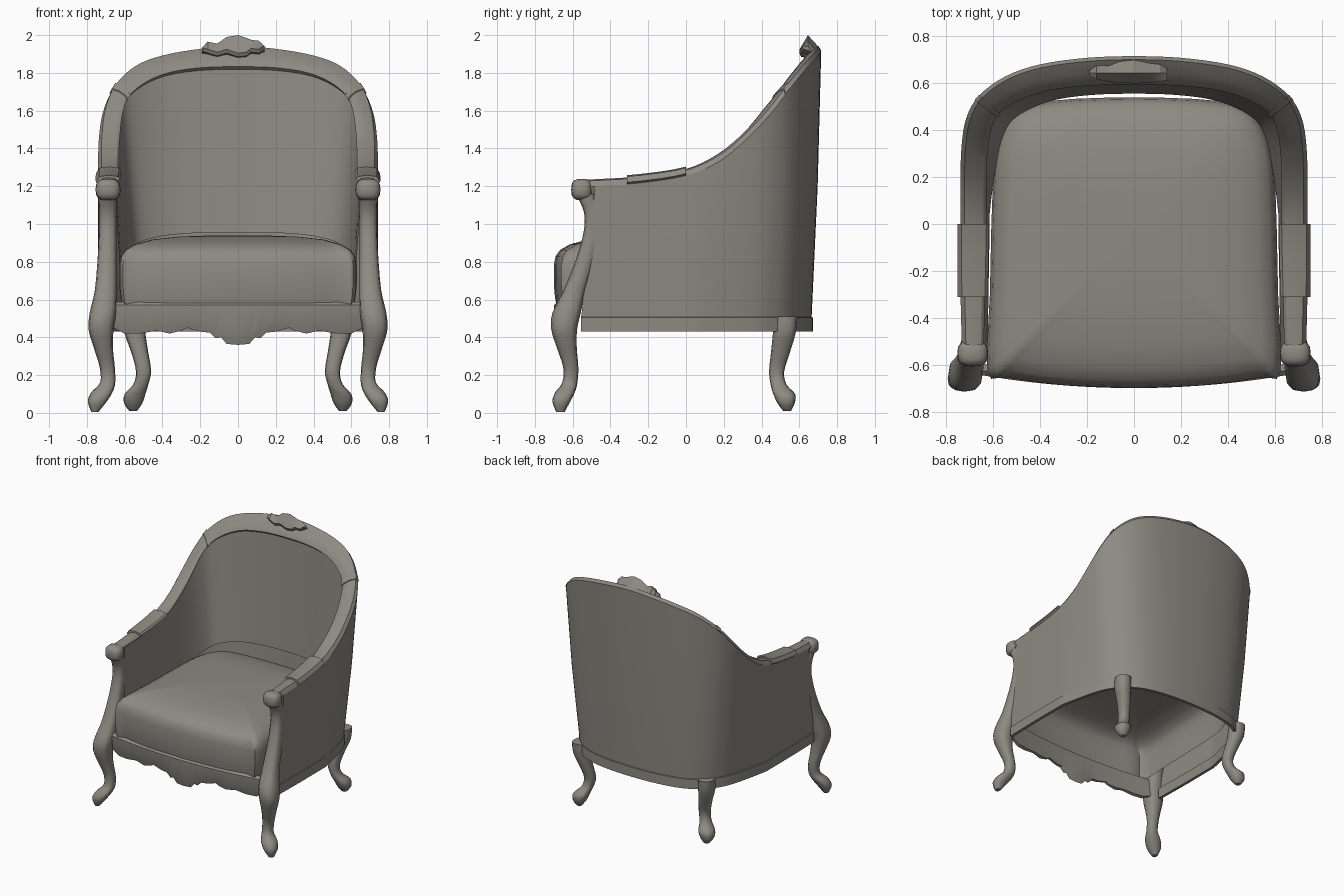
import bpy, bmesh, math
from mathutils import Vector

cube = bpy.data.objects.get("Cube")
if cube:
    bpy.data.objects.remove(cube)

grey = bpy.data.materials.new("warm_grey")
grey.use_nodes = True
colour = (0.27, 0.255, 0.225, 1)
grey.diffuse_color = colour
grey.node_tree.nodes["Principled BSDF"].inputs["Base Color"].default_value = colour


def finish(name, bm, angle=40):
    bmesh.ops.recalc_face_normals(bm, faces=bm.faces)
    mesh = bpy.data.meshes.new(name)
    bm.to_mesh(mesh)
    bm.free()
    mesh.materials.append(grey)
    ob = bpy.data.objects.new(name, mesh)
    bpy.context.collection.objects.link(ob)
    bpy.ops.object.select_all(action='DESELECT')
    ob.select_set(True)
    bpy.context.view_layer.objects.active = ob
    bpy.ops.object.shade_smooth_by_angle(angle=math.radians(angle))


def loft(name, rings, angle=40, closed=True, start_cap=True, end_cap=True):
    """Skin a row of rings (or open profiles) of equal length."""
    bm = bmesh.new()
    rows = [[bm.verts.new(p) for p in ring] for ring in rings]
    n = len(rows[0])
    for a, b in zip(rows, rows[1:]):
        for i in range(n if closed else n - 1):
            j = (i + 1) % n
            bm.faces.new((a[i], a[j], b[j], b[i]))
    if start_cap:
        bm.faces.new(rows[0])
    if end_cap:
        bm.faces.new(rows[-1])
    finish(name, bm, angle)


def smooth(points, steps):
    """Catmull-Rom interpolation of tuples of any length."""
    pts = [points[0]] + list(points) + [points[-1]]
    out = []
    for p0, p1, p2, p3 in zip(pts, pts[1:], pts[2:], pts[3:]):
        for s in range(steps):
            t = s / steps
            out.append(tuple(
                (2 * b + (c - a) * t + (2 * a - 5 * b + 4 * c - d) * t * t
                 + (3 * b - a - 3 * c + d) * t ** 3) / 2
                for a, b, c, d in zip(p0, p1, p2, p3)))
    return out + [tuple(points[-1])]


# Rail path: outer edge then inner edge, from left arm front to back centre
half = [
    (.73, -.57, 1.225, .645, -.57, 1.225), (.73, -.48, 1.23, .64, -.48, 1.23),
    (.735, -.25, 1.245, .635, -.25, 1.245),
    (.735, 0, 1.285, .63, 0, 1.285), (.735, .18, 1.365, .63, .16, 1.365),
    (.73, .33, 1.49, .625, .30, 1.48), (.71, .45, 1.62, .61, .40, 1.60),
    (.655, .545, 1.745, .575, .475, 1.69), (.545, .625, 1.845, .485, .53, 1.765),
    (.40, .675, 1.90, .36, .57, 1.815), (.2, .703, 1.935, .19, .59, 1.84),
    (0, .71, 1.95, 0, .595, 1.845)]
right = [(-a, b, c, -d, e, f) for a, b, c, d, e, f in half[:-1]]
STEPS = 4
path = [(Vector(p[:3]), Vector(p[3:])) for p in smooth(half + right[::-1], STEPS)]
wall_path = path[STEPS:-STEPS]
DOWN = Vector((0, 0, -1))


def rail_rings(stations, grow=0.0, drop=.09):
    rings = []
    for o, i in stations:
        w = (i - o).normalized()
        up = (-DOWN - w * w.z).normalized()
        side = Vector((w.x, w.y, 0)).normalized()
        o, i = o + (up - w) * grow, i + (up + w) * grow
        rings.append([o + DOWN * drop + side * .02, o + DOWN * .03 - side * .006,
                      o + w * .012, (o + i) / 2 + up * .007, i - w * .012,
                      i + DOWN * .012, i + DOWN * .04 - side * .03])
    return rings


loft("top_rail", rail_rings(path), 30)


# Upholstered shell, open below: the back corners tuck in towards the base
def tuck(y):
    return .985 - .12 * min(max((y - .05) / .45, 0), 1)


def foot_of(o):
    return Vector((o.x * tuck(o.y), o.y * (.935 if o.y > 0 else 1.16), .48))


shell = []
for o, i in wall_path:
    w = i - o
    side = Vector((w.x, w.y, 0)).normalized()
    ot, it = o - side * .006 + DOWN * .03, i - w * .15 + DOWN * .02
    ob = foot_of(o)
    ib = Vector((i.x * tuck(i.y) * .97, i.y * (.89 if i.y > 0 else 1.16), .54))
    om = ot.lerp(ob, .5) + Vector((o.x, o.y, 0)) * .01
    shell.append([ob, om, ot, it, it.lerp(ib, .35), it.lerp(ib, .68)])
loft("upholstered_shell", shell, closed=False, start_cap=False, end_cap=False)

# Base band under the shell
band = []
for o, i in wall_path:
    b = foot_of(o)
    inward = Vector((i.x - o.x, i.y - o.y, 0)).normalized()
    out = b - inward * .008
    band.append([Vector((out.x, out.y, .43)), Vector((out.x, out.y, .505)),
                 Vector((b.x, b.y, .512)) + inward * .015,
                 Vector((b.x, b.y, .43)) + inward * .015])
loft("base_band", band)

# Cabriole legs: x, y, z and the two radii; the front ones rise to the arms
front_leg = [
    (.69, -.535, 1.16, .05, .05), (.69, -.50, 1.07, .046, .042),
    (.69, -.495, .97, .046, .045), (.693, -.53, .82, .05, .05),
    (.70, -.59, .65, .058, .058), (.715, -.632, .53, .07, .075),
    (.725, -.645, .44, .066, .068), (.712, -.63, .34, .05, .052),
    (.692, -.61, .24, .04, .04), (.69, -.615, .16, .04, .04),
    (.72, -.64, .11, .056, .052), (.745, -.66, .06, .05, .047),
    (.758, -.665, .004, .018, .022)]
back_leg = [
    (.55, .53, .51, .055, .06), (.545, .52, .42, .055, .06),
    (.52, .50, .32, .045, .05), (.50, .48, .22, .04, .04),
    (.515, .49, .15, .04, .042), (.545, .52, .10, .055, .058),
    (.555, .53, .05, .048, .045), (.555, .535, .01, .02, .02)]


def squared(v, power):
    return math.copysign(abs(v) ** power, v)


def leg(name, sections, sx):
    rings = []
    for x, y, z, rx, ry in smooth(sections, 3):
        turns = [k * math.tau / 12 for k in range(12)]
        rings.append([(sx * (x + rx * squared(math.cos(a), .75)),
                       y + ry * squared(math.sin(a), .75), z) for a in turns])
    loft(name, rings, 50)


def knuckle(name, centre, size):
    """Rounded block that ends an arm."""
    bm = bmesh.new()
    bmesh.ops.create_uvsphere(bm, u_segments=16, v_segments=10, radius=1)
    for v in bm.verts:
        v.co = Vector([c + s * squared(p, .7) for c, s, p in zip(centre, size, v.co)])
    finish(name, bm, 50)


for side, sx in (("left", 1), ("right", -1)):
    st = path if sx == 1 else path[::-1]
    leg(side + "_front_leg", front_leg, sx)
    leg(side + "_back_leg", back_leg, sx)
    loft(side + "_arm_pad", rail_rings(st[2 * STEPS - 1:3 * STEPS + 1], .012, .05), 30)
    loft(side + "_back_joint", rail_rings(st[7 * STEPS - 1:7 * STEPS + 1], .006, .06), 30)
    knuckle(side + "_arm_knuckle", (sx * .688, -.552, 1.182), (.066, .056, .057))

# Seat cushion, hollow below: one outline stacked in shrinking layers
edge = [(0, -.70), (.3, -.688), (.54, -.655), (.625, -.63), (.615, -.3),
        (.605, .1), (.585, .32), (.51, .47), (.36, .525), (0, .54)]
outline = smooth(edge + [(-x, y) for x, y in edge[-2:0:-1]] + edge[:1], 3)[:-1]
layers = [(.575, .98), (.61, .99), (.68, 1), (.78, 1), (.83, .985), (.862, .95),
          (.892, .87), (.918, .72), (.933, .5), (.94, .2)]
loft("seat_cushion", [[(x * s, -.05 + (y + .05) * s, z) for x, y in outline]
                      for z, s in layers], 60, start_cap=False)

# Carved front apron with scalloped lower edge
scallop = [(0, .36), (.06, .365), (.09, .40), (.12, .395), (.15, .425), (.20, .43),
           (.27, .45), (.30, .435), (.36, .42), (.43, .435), (.52, .42),
           (.60, .42), (.66, .45)]
rings = []
for x, z in [(-x, z) for x, z in scallop[:0:-1]] + scallop:
    y = -.70 + .13 * x * x
    rings.append([(x, y + .025, z), (x, y + .005, z + .06), (x, y, .57),
                  (x, y + .02, .588), (x, y + .05, .585), (x, y + .045, max(z, .43))])
loft("front_apron", rings, 35)

# Carved crest: a ragged ridge given as x, lower edge and peak
crest = [(-.19, 1.915, 1.925), (-.16, 1.905, 1.965), (-.11, 1.89, 1.955),
         (-.06, 1.905, 1.99), (0, 1.885, 2.0), (.045, 1.89, 1.985),
         (.07, 1.91, 1.975), (.11, 1.905, 1.97), (.14, 1.925, 1.94)]
rings = []
for x, low, top in crest:
    bulge = .045 * (1 - (x / .2) ** 2) ** .5
    rings.append([(x, .655 - bulge, low), (x, .645 - bulge, low + .02), (x, .645, top),
                  (x, .655 + bulge, top - .06), (x, .66, low - .01)])
loft("carved_crest", rings, 20)
